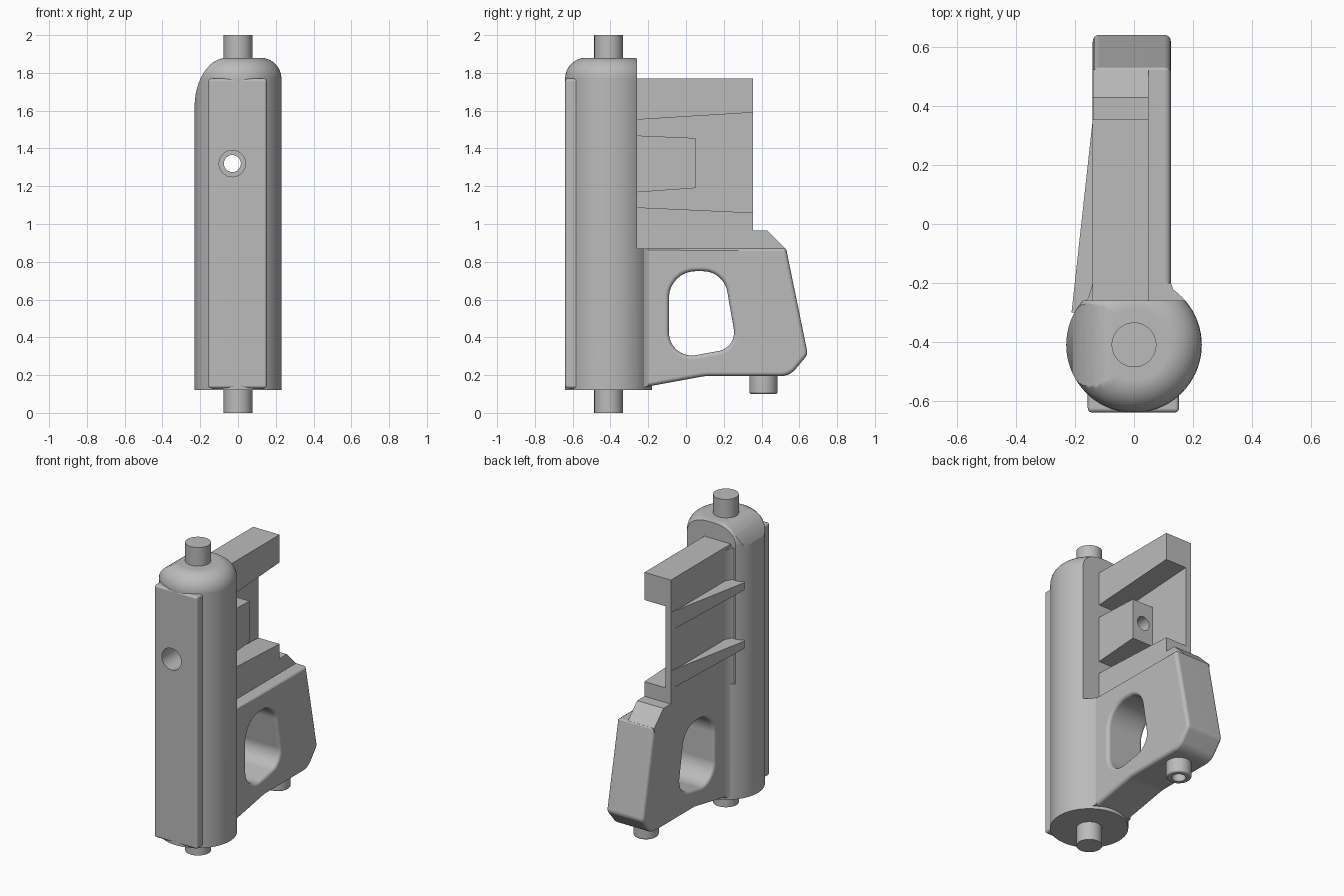
import bpy, bmesh, math
from mathutils import Vector

if "Cube" in bpy.data.objects:
    bpy.data.objects.remove(bpy.data.objects["Cube"])

grey = bpy.data.materials.new("plain grey")
grey.use_nodes = True
grey.diffuse_color = (0.5, 0.5, 0.5, 1)
grey.node_tree.nodes["Principled BSDF"].inputs["Base Color"].default_value = (0.5, 0.5, 0.5, 1)


def add(name, bm):
    bmesh.ops.recalc_face_normals(bm, faces=bm.faces)
    mesh = bpy.data.meshes.new(name)
    bm.to_mesh(mesh)
    bm.free()
    mesh.materials.append(grey)
    ob = bpy.data.objects.new(name, mesh)
    bpy.context.collection.objects.link(ob)
    return ob


def prism(name, axis, pts, lo, hi):
    """Extrude a 2D outline along an axis; the outline uses the other two axes in order."""
    place = {"x": lambda a, b, h: (h, a, b),
             "y": lambda a, b, h: (a, h, b),
             "z": lambda a, b, h: (a, b, h)}[axis]
    bm = bmesh.new()
    low = [bm.verts.new(place(a, b, lo)) for a, b in pts]
    high = [bm.verts.new(place(a, b, hi)) for a, b in pts]
    bm.faces.new(low)
    bm.faces.new(high)
    n = len(pts)
    for i in range(n):
        j = (i + 1) % n
        bm.faces.new((low[i], low[j], high[j], high[i]))
    return add(name, bm)


def rect(a0, a1, b0, b1):
    return [(a0, b0), (a1, b0), (a1, b1), (a0, b1)]


def disc(a, b, r, n=48):
    return [(a + r * math.cos(math.tau * i / n), b + r * math.sin(math.tau * i / n)) for i in range(n)]


def rounded(corners, steps=10):
    """Round each (a, b, radius) corner of an outline with a tangent arc."""
    out, n = [], len(corners)
    for i, (a, b, r) in enumerate(corners):
        p = Vector((a, b))
        u = (Vector(corners[i - 1][:2]) - p).normalized()
        v = (Vector(corners[(i + 1) % n][:2]) - p).normalized()
        half = u.angle(v) / 2
        centre = p + (u + v).normalized() * (r / math.sin(half))
        s = p + u * (r / math.tan(half)) - centre
        e = p + v * (r / math.tan(half)) - centre
        for k in range(steps + 1):
            d = s.lerp(e, k / steps).normalized() * r
            out.append(tuple(centre + d))
    return out


def bake(ob):
    mesh = bpy.data.meshes.new_from_object(ob.evaluated_get(bpy.context.evaluated_depsgraph_get()))
    ob.modifiers.clear()
    ob.data = mesh


def cut(ob, *cutters):
    for c in cutters:
        m = ob.modifiers.new("cut", "BOOLEAN")
        m.operation, m.solver, m.object = "DIFFERENCE", "EXACT", c
    bake(ob)


def bevel(ob, width, segments=4):
    m = ob.modifiers.new("bevel", "BEVEL")
    m.width, m.segments, m.angle_limit = width, segments, math.radians(35)
    m.use_clamp_overlap = False
    bake(ob)


AXIS_Y = -0.41
helpers, parts = [], []

# Stepped bore running front to back
bore = [prism("bore_wide_cutter", "y", disc(-0.03, 1.32, 0.07), -0.8, -0.1),
        prism("bore_narrow_cutter", "y", disc(-0.03, 1.32, 0.045), -0.2, 0.2)]
helpers += bore

# Upright barrel: rounded top, sloping shoulder on one side, flat back above the grip
barrel = prism("barrel", "z", disc(0, AXIS_Y, 0.23, 72), 0.12, 1.88)
bm = bmesh.new()
bm.from_mesh(barrel.data)
rim = [e for e in bm.edges if all(v.co.z > 1.8 for v in e.verts)]
bmesh.ops.bevel(bm, geom=rim, offset=0.11, segments=8, profile=0.5, affect="EDGES")
bm.to_mesh(barrel.data)
bm.free()
arc = [(-0.06 - 0.17 * math.cos(t * math.pi / 24), 1.62 + 0.26 * math.sin(t * math.pi / 24)) for t in range(13)]
shoulder = prism("shoulder_cutter", "y", [(-0.3, 1.62)] + arc + [(-0.06, 1.95), (-0.3, 1.95)], -0.8, 0)
flat = prism("flat_back_cutter", "z", rect(-0.4, 0.4, -0.26, 0.1), 0.87, 2.1)
helpers += [shoulder, flat]
cut(barrel, shoulder, flat, *bore)
parts.append(barrel)

# Front plate
plate = prism("front_plate", "z", rect(-0.157, 0.153, -0.64, AXIS_Y), 0.13, 1.77)
bevel(plate, 0.015, 3)
cut(plate, *bore)
parts.append(plate)

# Pivot pins at both ends
for name, lo, hi in (("lower_pin", 0, 0.3), ("upper_pin", 1.7, 2)):
    parts.append(prism(name, "z", disc(0, AXIS_Y, 0.076), lo, hi))

# Grip block with finger opening
grip_outline = rounded([(-0.35, 0.12, 0.005), (-0.2, 0.14, 0.01), (0.1, 0.195, 0.2), (0.55, 0.195, 0.1),
                        (0.645, 0.31, 0.04), (0.53, 0.87, 0.01), (-0.35, 0.87, 0.005)], 5)
grip = prism("grip", "x", grip_outline, -0.14, 0.125)
opening = prism("opening_cutter", "x", rounded([(-0.09, 0.28, 0.12), (0.27, 0.345, 0.1),
                                                (0.2, 0.75, 0.13), (-0.09, 0.75, 0.14)]), -0.5, 0.5)
helpers.append(opening)
cut(grip, opening)
bevel(grip, 0.022)
parts.append(grip)

# Ledge above the grip, with the lower rail of the channel
parts.append(prism("ledge", "x", [(-0.3, 0.8), (0.52, 0.8), (0.525, 0.87), (0.43, 0.965), (0.355, 0.965),
                                  (0.355, 1.06), (-0.3, 1.09)], -0.139, 0.05))

# Channel: thin side wall, upper rail and bored block
parts.append(prism("side_wall", "x", rect(-0.3, 0.355, 0.9, 1.7), -0.14, -0.1))
parts.append(prism("upper_rail", "x", [(-0.3, 1.55), (0.355, 1.59), (0.355, 1.77), (-0.3, 1.77)], -0.14, 0.05))
block = prism("bored_block", "x", [(-0.3, 1.47), (0.05, 1.455), (0.05, 1.19), (-0.3, 1.165)], -0.12, 0.05)
cut(block, *bore)
parts.append(block)

# Tapered ribs outside the wall
for name, z in (("upper_rib", 1.5), ("lower_rib", 1.12)):
    rib = prism(name, "z", [(-0.212, -0.3), (-0.14, 0.355), (-0.12, 0.355), (-0.12, -0.3)], z - 0.06, z + 0.06)
    for v in rib.data.vertices:
        if v.co.x < -0.2:
            v.co.z = z + (v.co.z - z) * 0.4
    parts.append(rib)

# Flared joins between barrel and rear parts
parts.append(prism("grip_join", "z", [(-0.192, -0.29), (-0.155, -0.25), (-0.14, -0.2), (0.125, -0.2),
                                      (0.14, -0.24), (0.19, -0.29)], 0.14, 0.87))
parts.append(prism("wall_join", "z", [(-0.192, -0.29), (-0.155, -0.25), (-0.14, -0.2), (-0.1, -0.2),
                                      (-0.1, -0.29)], 0.87, 1.75))

# Hollow foot under the grip
foot = prism("foot", "z", disc(0, 0.41, 0.075), 0.1, 0.25)
bevel(foot, 0.012, 3)
socket = prism("socket_cutter", "z", disc(0, 0.41, 0.042), 0, 0.17)
helpers.append(socket)
cut(foot, socket)
parts.append(foot)

for h in helpers:
    bpy.data.objects.remove(h)

# Smooth curved surfaces, keep hard edges
for ob in parts:
    bpy.ops.object.select_all(action="DESELECT")
    ob.select_set(True)
    bpy.context.view_layer.objects.active = ob
    bpy.ops.object.shade_smooth_by_angle(angle=math.radians(32))
    ob.modifiers.new("weighted_normals", "WEIGHTED_NORMAL").keep_sharp = True
